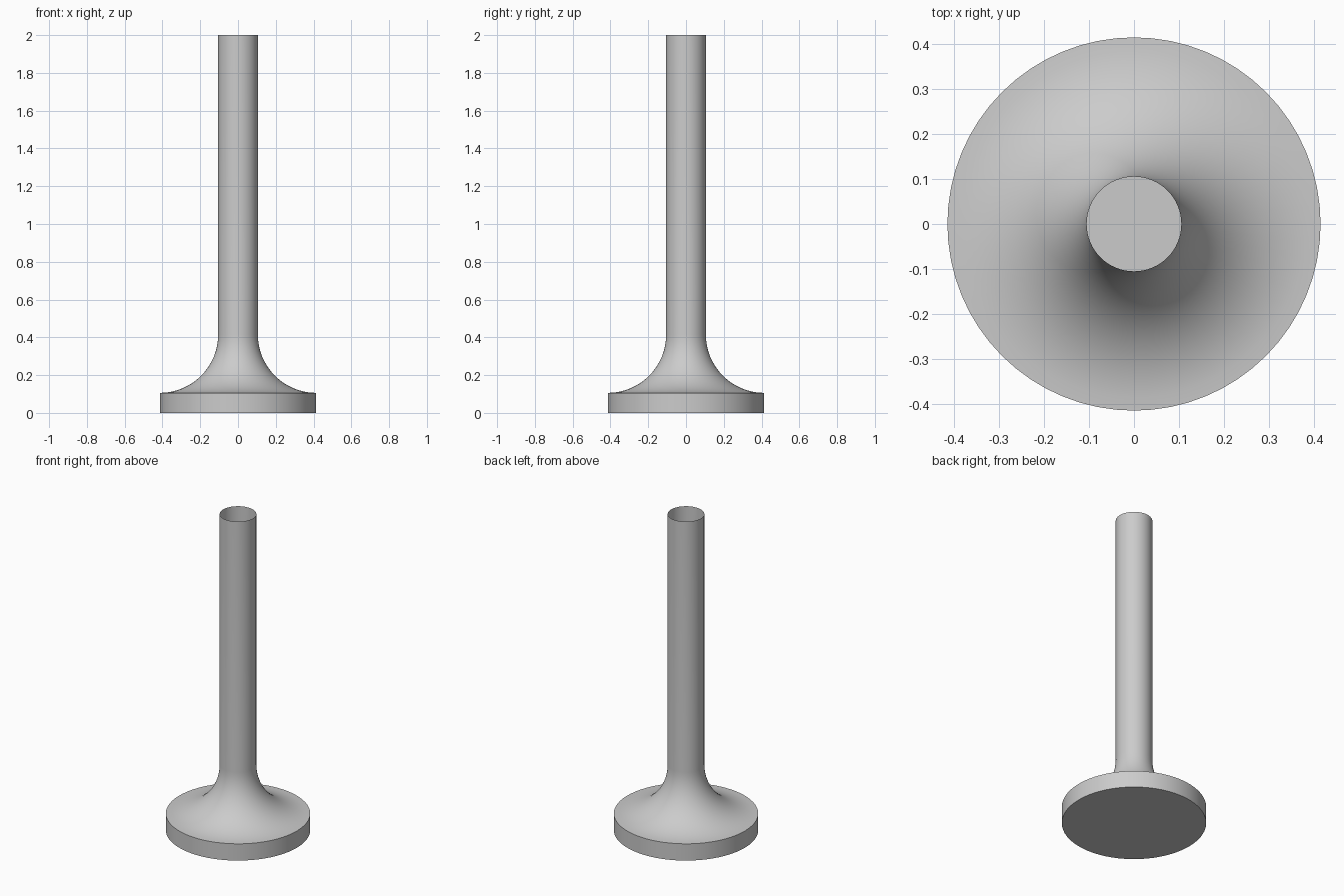
import bpy, bmesh
from math import pi, sin, cos, radians

cube = bpy.data.objects.get("Cube")
if cube:
    bpy.data.objects.remove(cube, do_unlink=True)

SEGMENTS = 64
ARC_STEPS = 16
HEAD_R, STEM_R = 0.414, 0.105
RIM_Z, TOP_Z = 0.106, 2.0
FILLET = HEAD_R - STEM_R

grey = bpy.data.materials.new("plain_grey")
grey.use_nodes = True
colour = (0.6, 0.6, 0.6, 1)
grey.diffuse_color = colour
grey.node_tree.nodes["Principled BSDF"].inputs["Base Color"].default_value = colour

# Profile: rim wall, quarter-circle flare, straight stem
profile = [(HEAD_R, 0)]
for i in range(ARC_STEPS + 1):
    a = pi / 2 * i / ARC_STEPS
    profile.append((HEAD_R - FILLET * sin(a), RIM_Z + FILLET * (1 - cos(a))))
profile.append((STEM_R, TOP_Z))

# Revolve the profile; the base is closed and the stem is open at the top
bm = bmesh.new()
rings = []
for r, z in profile:
    angles = [2 * pi * k / SEGMENTS for k in range(SEGMENTS)]
    rings.append([bm.verts.new((r * cos(a), r * sin(a), z)) for a in angles])
for low, high in zip(rings, rings[1:]):
    for k in range(SEGMENTS):
        n = (k + 1) % SEGMENTS
        bm.faces.new((low[k], low[n], high[n], high[k]))
bm.faces.new(rings[0][::-1])

mesh = bpy.data.meshes.new("flared_stem")
bm.to_mesh(mesh)
bm.free()
mesh.materials.append(grey)
stem = bpy.data.objects.new("flared_stem", mesh)
bpy.context.collection.objects.link(stem)

# Smooth shading with a crisp rim
bpy.ops.object.select_all(action="DESELECT")
stem.select_set(True)
bpy.context.view_layer.objects.active = stem
bpy.ops.object.shade_smooth_by_angle(angle=radians(30))
